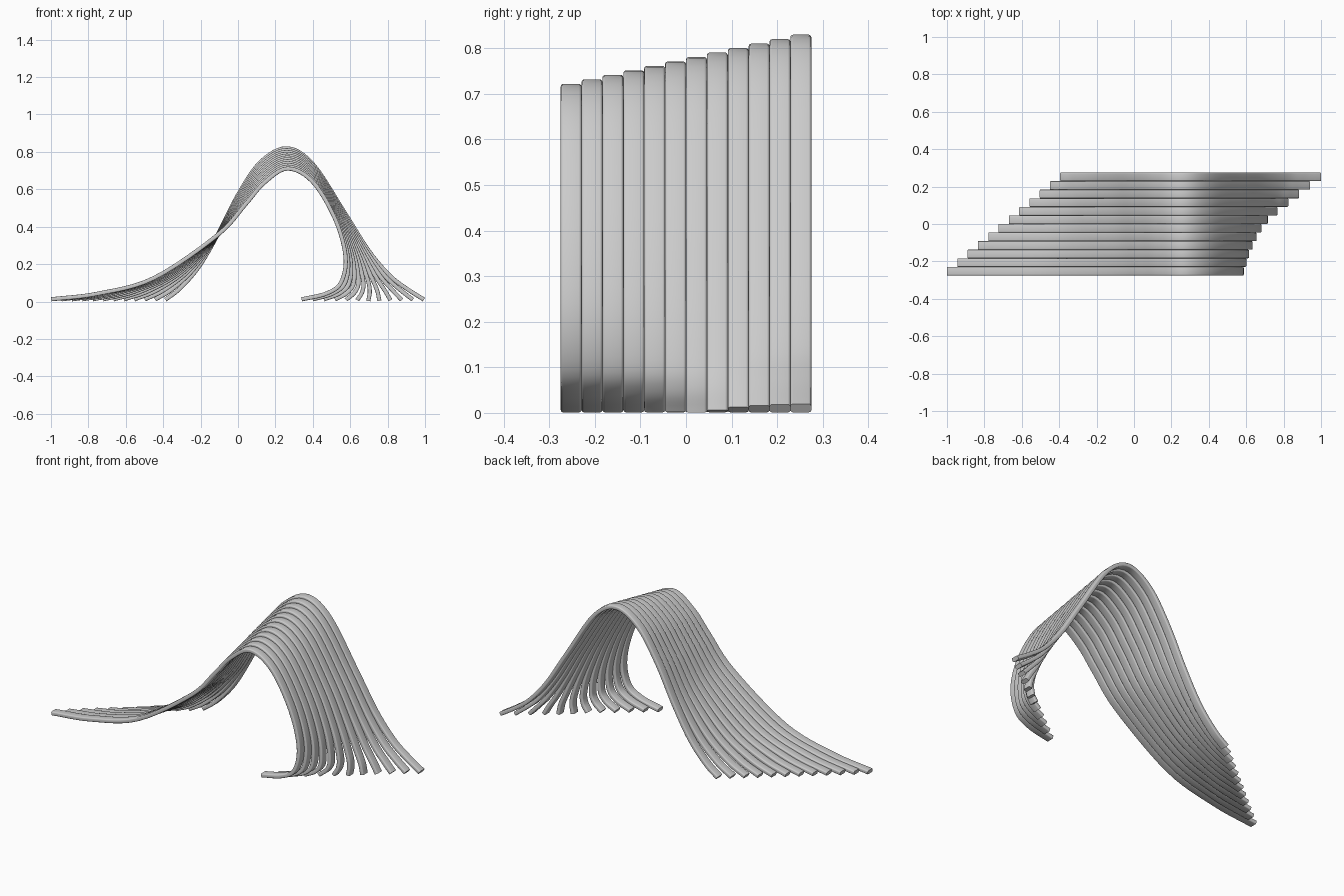
import bpy, bmesh, math
from mathutils import Vector

if "Cube" in bpy.data.objects:
    bpy.data.objects.remove(bpy.data.objects["Cube"])

COUNT, DEPTH, HALF_T = 12, 0.55, 0.011
WIDTH = DEPTH / COUNT

# Centre lines (x, z) of the frontmost and rearmost ribs; the rest are blends
FRONT = [(-0.999, .012), (-.75, .042), (-.45, .125), (-.11, .355), (.04, .52),
         (.14, .635), (.265, .711), (.40, .64), (.52, .44), (.575, .24),
         (.55, .10), (.47, .042), (.34, .012)]
BACK = [(-.388, .012), (-.31, .07), (-.21, .185), (-.11, .355), (.0, .57),
        (.12, .745), (.26, .819), (.40, .735), (.57, .475), (.70, .27),
        (.81, .14), (.90, .07), (.994, .012)]


def spline(pts, steps=6):
    """Smooth curve through the points, returning (position, tangent)."""
    p = [2 * pts[0] - pts[1]] + pts + [2 * pts[-1] - pts[-2]]
    out = []
    for k in range(1, len(p) - 2):
        a, b, c, d = p[k - 1:k + 3]
        n = steps + (k == len(p) - 3)
        for s in range(n):
            t = s / steps
            pos = 0.5 * (2 * b + (c - a) * t + (2 * a - 5 * b + 4 * c - d) * t * t
                         + (3 * b - a - 3 * c + d) * t ** 3)
            tan = 0.5 * ((c - a) + 2 * (2 * a - 5 * b + 4 * c - d) * t
                         + 3 * (3 * b - a - 3 * c + d) * t * t)
            out.append((pos, tan.normalized()))
    return out


def rounded_section(hw, ht, r=0.006, segs=3):
    """Rounded rectangle as (across, thickness) offsets."""
    pts = []
    for q, (sx, sy) in enumerate([(1, 1), (-1, 1), (-1, -1), (1, -1)]):
        for s in range(segs + 1):
            ang = math.pi / 2 * (q + s / segs)
            pts.append((sx * (hw - r) + r * math.cos(ang),
                        sy * (ht - r) + r * math.sin(ang)))
    return pts


def make_rib(i):
    f = i / (COUNT - 1)
    pts = [Vector(a).lerp(Vector(b), f) for a, b in zip(FRONT, BACK)]
    # Ends are cut square and rest on the ground
    for e, n in ((0, 1), (-1, -2)):
        pts[e].y = 0.001 + HALF_T * abs((pts[e] - pts[n]).normalized().x)
    y = -DEPTH / 2 + WIDTH * (i + 0.5)
    section = rounded_section(WIDTH / 2, HALF_T)
    bm = bmesh.new()
    rings = []
    for pos, tan in spline(pts):
        rings.append([bm.verts.new((pos.x - tan.y * v, y + u,
                                    max(0, pos.y + tan.x * v))) for u, v in section])
    for r0, r1 in zip(rings, rings[1:]):
        for k in range(len(section)):
            m = (k + 1) % len(section)
            bm.faces.new((r0[k], r0[m], r1[m], r1[k]))
    bm.faces.new(rings[0])
    bm.faces.new(rings[-1])
    bmesh.ops.recalc_face_normals(bm, faces=bm.faces)
    me = bpy.data.meshes.new(f"rib_{i + 1:02d}")
    bm.to_mesh(me)
    bm.free()
    me.shade_smooth()
    me.set_sharp_from_angle(angle=math.radians(40))
    bpy.context.collection.objects.link(bpy.data.objects.new(me.name, me))


# Twelve curved ribs side by side from front to back
for i in range(COUNT):
    make_rib(i)
